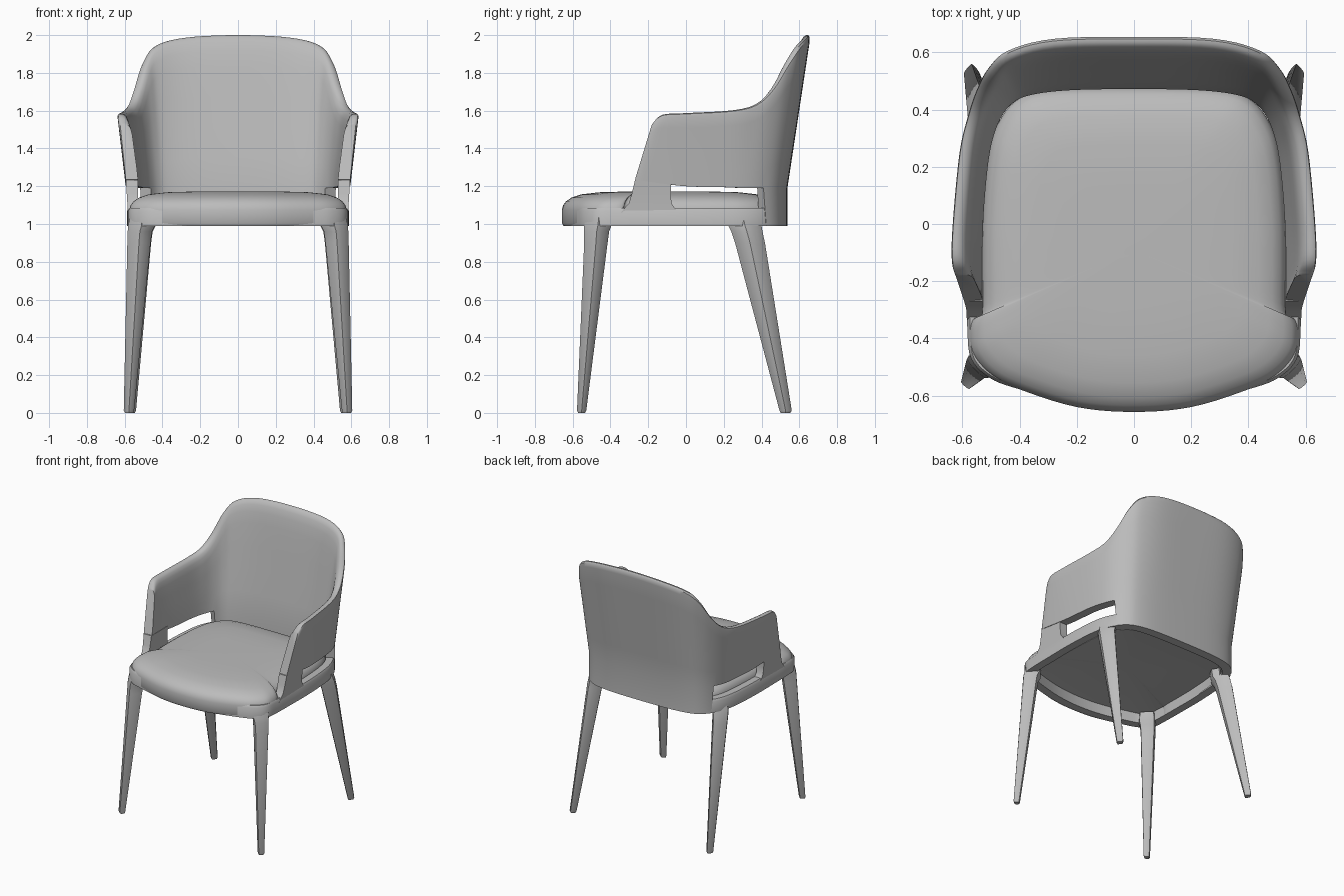
import bpy, bmesh, math
from mathutils import Vector

if "Cube" in bpy.data.objects:
    bpy.data.objects.remove(bpy.data.objects["Cube"], do_unlink=True)

GREY = (0.5, 0.5, 0.5, 1)
mat = bpy.data.materials.new("plain grey")
mat.use_nodes = True
mat.diffuse_color = GREY
bsdf = mat.node_tree.nodes["Principled BSDF"]
bsdf.inputs["Base Color"].default_value = GREY
bsdf.inputs["Roughness"].default_value = 0.7


def loft(name, rings, loop=False, angle=40):
    """Skin equal-sized closed rings; cap both ends unless the loft loops."""
    bm = bmesh.new()
    rows = [[bm.verts.new(p) for p in ring] for ring in rings]
    pairs = list(zip(rows, rows[1:])) + ([(rows[-1], rows[0])] if loop else [])
    for a, b in pairs:
        for i in range(len(a)):
            j = (i + 1) % len(a)
            bm.faces.new((a[i], a[j], b[j], b[i]))
    if not loop:
        bm.faces.new(rows[0])
        bm.faces.new(rows[-1])
    bmesh.ops.remove_doubles(bm, verts=bm.verts, dist=1e-5)
    bmesh.ops.recalc_face_normals(bm, faces=bm.faces)
    mesh = bpy.data.meshes.new(name)
    bm.to_mesh(mesh)
    bm.free()
    mesh.materials.append(mat)
    ob = bpy.data.objects.new(name, mesh)
    bpy.context.collection.objects.link(ob)
    bpy.ops.object.select_all(action='DESELECT')
    ob.select_set(True)
    bpy.context.view_layer.objects.active = ob
    bpy.ops.object.shade_smooth_by_angle(angle=math.radians(angle))
    return ob


def spline(pts, closed=False, steps=5):
    """Catmull-Rom curve through the points."""
    pts = [Vector(p) for p in pts]
    n = len(pts)
    get = (lambda i: pts[i % n]) if closed else (lambda i: pts[max(0, min(n - 1, i))])
    out = []
    for i in range(n if closed else n - 1):
        a, b, c, d = (get(i + k) for k in (-1, 0, 1, 2))
        for s in range(steps):
            t = s / steps
            out.append(0.5 * (2 * b + (c - a) * t + (2 * a - 5 * b + 4 * c - d) * t * t
                              + (3 * b - a - 3 * c + d) * t ** 3))
    return out if closed else out + [pts[-1]]


def flip(p):
    return (-p[0], *p[1:])


def inward(path, closed=False):
    """Plan normals pointing to the left of travel."""
    n = len(path)
    res = []
    for i in range(n):
        a = path[i - 1] if closed or i else path[0]
        b = path[(i + 1) % n] if closed else path[min(i + 1, n - 1)]
        d = b - a
        res.append(Vector((-d.y, d.x, 0)).normalized())
    return res


# Wraparound upholstered shell: lower and upper edge from left arm to back centre
low = [(.594, -.27, 1.235), (.597, -.21, 1.225), (.593, 0, 1.2), (.577, .2, 1.195),
       (.555, .32, 1.19), (.518, .41, 1.19), (.463, .475, 1.19), (.385, .512, 1.19),
       (.24, .532, 1.19), (0, .537, 1.19)]
high = [(.624, -.18, 1.53), (.639, -.125, 1.578), (.636, 0, 1.587), (.612, .25, 1.602),
        (.582, .38, 1.637), (.552, .47, 1.722), (.51, .55, 1.852), (.44, .612, 1.942),
        (.28, .653, 1.986), (0, .66, 2.0)]
low, high = (spline(h + [flip(p) for p in h[-2::-1]]) for h in (low, high))

# Cross-section as (height fraction, inward offset), with a rolled top rim
section = [(0, 0), (.2, 0), (.4, 0), (.6, 0), (.8, 0), (.95, 0), (.988, .004), (1, .013),
           (1, .025), (.988, .037), (.96, .047), (.9, .055), (.8, .059), (.6, .061),
           (.4, .063), (.2, .065), (0, .065)]
rings = []
for a, b, n in zip(low, high, inward(low)):
    # the back runs down to the frame, the arms stop above the side opening
    floor = Vector((a.x, a.y, .99 if a.y > .42 else a.z))
    rings.append([floor] + [a.lerp(b, t) + n * off for t, off in section] + [floor + n * .065])
loft("back_and_arm_shell", rings)

# Seat frame rail
half = [(0, -.645, 0), (.2, -.628, 0), (.4, -.578, 0), (.505, -.538, 0), (.57, -.47, 0),
        (.583, -.36, 0), (.586, -.2, 0), (.587, 0, 0), (.576, .2, 0), (.555, .32, 0),
        (.516, .408, 0), (.459, .471, 0), (.383, .508, 0), (.24, .527, 0), (0, .532, 0)]
path = spline(half + [flip(p) for p in half[-2:0:-1]], closed=True)
rail = [(0, .99), (0, 1.07), (.01, 1.085), (.06, 1.085), (.06, .99)]
loft("seat_frame",
     [[p + n * off + Vector((0, 0, z)) for off, z in rail]
      for p, n in zip(path, inward(path, True))], loop=True)

# Cushion, notched behind the arm posts, domed on top and hollow below
half = [(0, -.657, 0), (.2, -.64, 0), (.4, -.578, 0), (.5, -.528, 0), (.562, -.458, 0),
        (.575, -.385, 0), (.565, -.335, 0), (.533, -.31, 0), (.532, -.15, 0), (.53, 0, 0),
        (.515, .2, 0), (.485, .33, 0), (.415, .43, 0), (.3, .47, 0), (0, .478, 0)]
path = spline(half + [flip(p) for p in half[-2:0:-1]], closed=True)
mid = Vector((0, -.09, 0))
layers = [(.1, 1.085), (.5, 1.08), (.9, 1.065), (.98, 1.06), (.985, .99), (1, 1.005),
          (1, 1.075), (.988, 1.1), (.96, 1.121), (.91, 1.14), (.82, 1.157), (.65, 1.168),
          (.4, 1.172), (.1, 1.173)]
loft("seat_cushion",
     [[mid + (p - mid) * s + Vector((0, 0, z)) for p in path] for s, z in layers])


# Tapered leg with a rounded diamond section
def leg(name, side, stations):
    rings = []
    for z, x0, x1, y0, y1 in stations:
        ring = []
        for k in range(20):
            a = math.tau * k / 20
            c, s = math.cos(a), math.sin(a)
            r = (abs(c) ** 1.2 + abs(s) ** 1.2) ** (-1 / 1.2)
            ring.append((side * ((x0 + x1) / 2 + (x1 - x0) / 2 * r * c),
                         (y0 + y1) / 2 + (y1 - y0) / 2 * r * s, z))
        rings.append(ring)
    loft(name, rings)


front = [(0, .555, .599, -.571, -.534), (.012, .55, .605, -.577, -.528),
         (.9, .463, .586, -.539, -.415), (.96, .455, .584, -.539, -.407),
         (.99, .44, .582, -.539, -.395), (1.05, .44, .57, -.525, -.395)]
rear = [(0, .546, .588, .502, .552), (.012, .54, .595, .495, .56),
        (.9, .46, .578, .26, .418), (.96, .452, .574, .24, .405),
        (.99, .437, .568, .225, .4), (1.05, .437, .55, .22, .38)]

# Arm post, flared where it meets the frame: (z, front y, rear y, outer x)
post = [(1.06, -.345, -.04, .584), (1.085, -.325, -.06, .585), (1.11, -.302, -.077, .586),
        (1.16, -.287, -.08, .589), (1.232, -.27, -.08, .594)]

for side, word in ((1, "left"), (-1, "right")):
    leg("front_leg_" + word, side, front)
    leg("rear_leg_" + word, side, rear)
    loft("arm_post_" + word,
         [[(side * x, a, z), (side * x, b, z), (side * .53, b, z), (side * .53, a, z)]
          for z, a, b, x in post])
